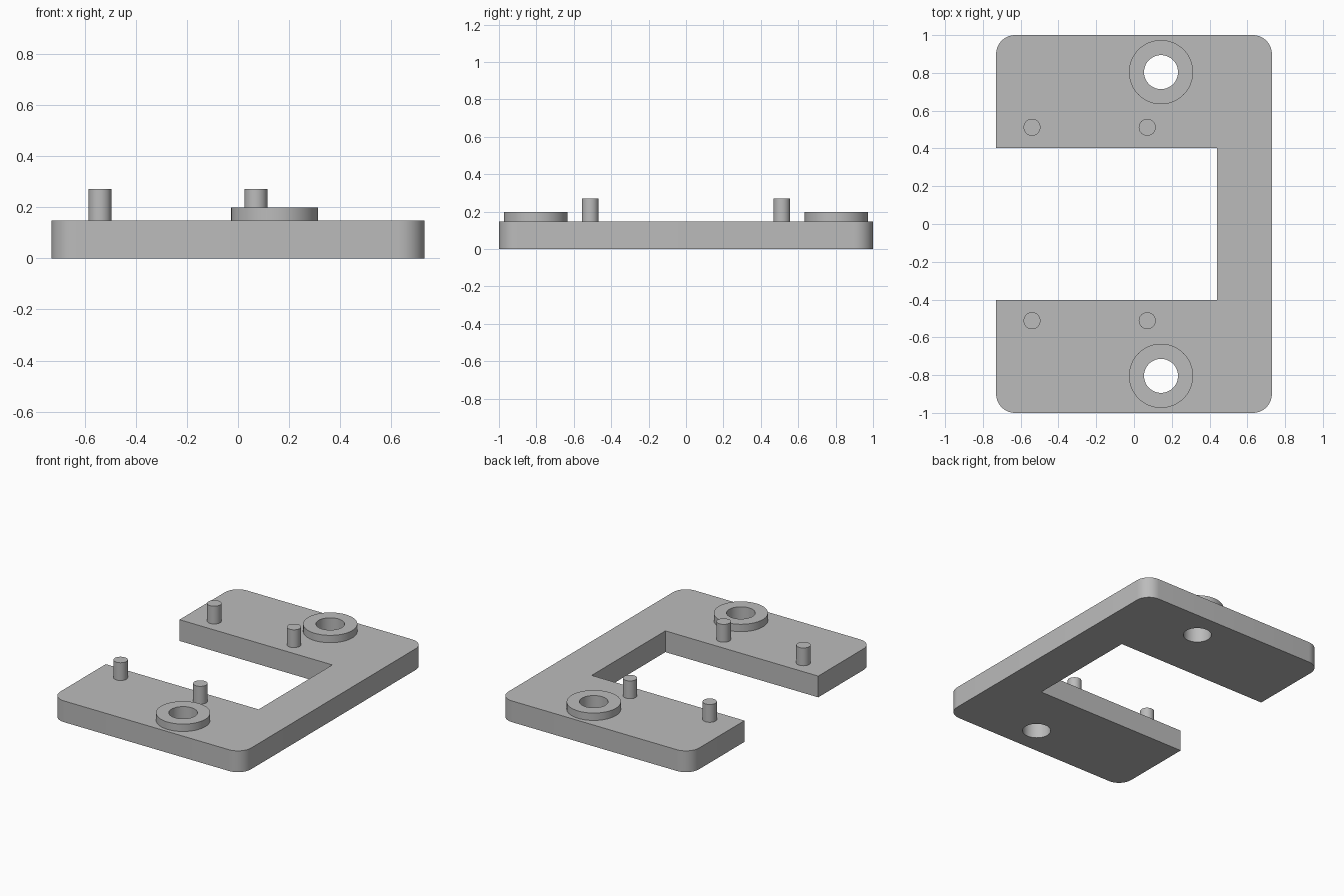
import bpy
import bmesh
from math import cos, sin, pi, radians

cube = bpy.data.objects.get("Cube")
if cube:
    bpy.data.objects.remove(cube)

grey = bpy.data.materials.new("plain grey")
grey.use_nodes = True
colour = (0.5, 0.5, 0.5, 1)
grey.diffuse_color = colour
grey.node_tree.nodes["Principled BSDF"].inputs["Base Color"].default_value = colour

# Main dimensions
HALF_X, HALF_Y, CORNER = 0.73, 1.0, 0.1
SLOT_X, SLOT_Y = 0.44, 0.403
PLATE_TOP, RING_TOP, PIN_TOP = 0.147, 0.198, 0.27
RING_X, RING_Y, RING_R, HOLE_R = 0.143, 0.804, 0.17, 0.09
PIN_Y, PIN_R = 0.512, 0.045


def arc(cx, cy, r, start, sweep, steps):
    angles = [start + sweep * i / steps for i in range(steps + 1)]
    return [(cx + r * cos(a), cy + r * sin(a)) for a in angles]


def circle(cx, cy, r, steps=48):
    return arc(cx, cy, r, 0, 2 * pi, steps)[:-1]


def prism(name, loops, bottom, top):
    """Extrude an outline, with any inner loops left as holes."""
    bm = bmesh.new()
    edges = []
    for loop in loops:
        verts = [bm.verts.new((x, y, bottom)) for x, y in loop]
        edges += [bm.edges.new((verts[i - 1], verts[i])) for i in range(len(verts))]
    bmesh.ops.triangle_fill(bm, edges=edges, use_beauty=True)
    result = bmesh.ops.extrude_face_region(bm, geom=bm.faces[:], use_keep_orig=True)
    moved = [v for v in result["geom"] if isinstance(v, bmesh.types.BMVert)]
    bmesh.ops.translate(bm, verts=moved, vec=(0, 0, top - bottom))
    bmesh.ops.recalc_face_normals(bm, faces=bm.faces[:])
    mesh = bpy.data.meshes.new(name)
    bm.to_mesh(mesh)
    bm.free()
    mesh.materials.append(grey)
    obj = bpy.data.objects.new(name, mesh)
    bpy.context.collection.objects.link(obj)
    bpy.ops.object.select_all(action="DESELECT")
    obj.select_set(True)
    bpy.context.view_layer.objects.active = obj
    bpy.ops.object.shade_smooth_by_angle(angle=radians(30))
    return obj


# C-shaped plate: rounded outer corners, square slot open to the right
outline = []
for i, (sx, sy) in enumerate([(1, 1), (-1, 1), (-1, -1), (1, -1)]):
    outline += arc(sx * (HALF_X - CORNER), sy * (HALF_Y - CORNER),
                   CORNER, i * pi / 2, pi / 2, 10)
    if i == 1:
        outline += [(-HALF_X, SLOT_Y), (SLOT_X, SLOT_Y),
                    (SLOT_X, -SLOT_Y), (-HALF_X, -SLOT_Y)]
holes = [circle(RING_X, s * RING_Y, HOLE_R) for s in (-1, 1)]
prism("plate", [outline] + holes, 0, PLATE_TOP)

# Raised rings around the holes, and locating pins along the slot
for side, s in (("front", -1), ("back", 1)):
    prism(side + "_ring", [circle(RING_X, s * RING_Y, RING_R),
                           circle(RING_X, s * RING_Y, HOLE_R)], PLATE_TOP, RING_TOP)
    for place, x in (("outer", -0.54), ("inner", 0.07)):
        prism(f"{side}_{place}_pin", [circle(x, s * PIN_Y, PIN_R, 32)],
              PLATE_TOP, PIN_TOP)
